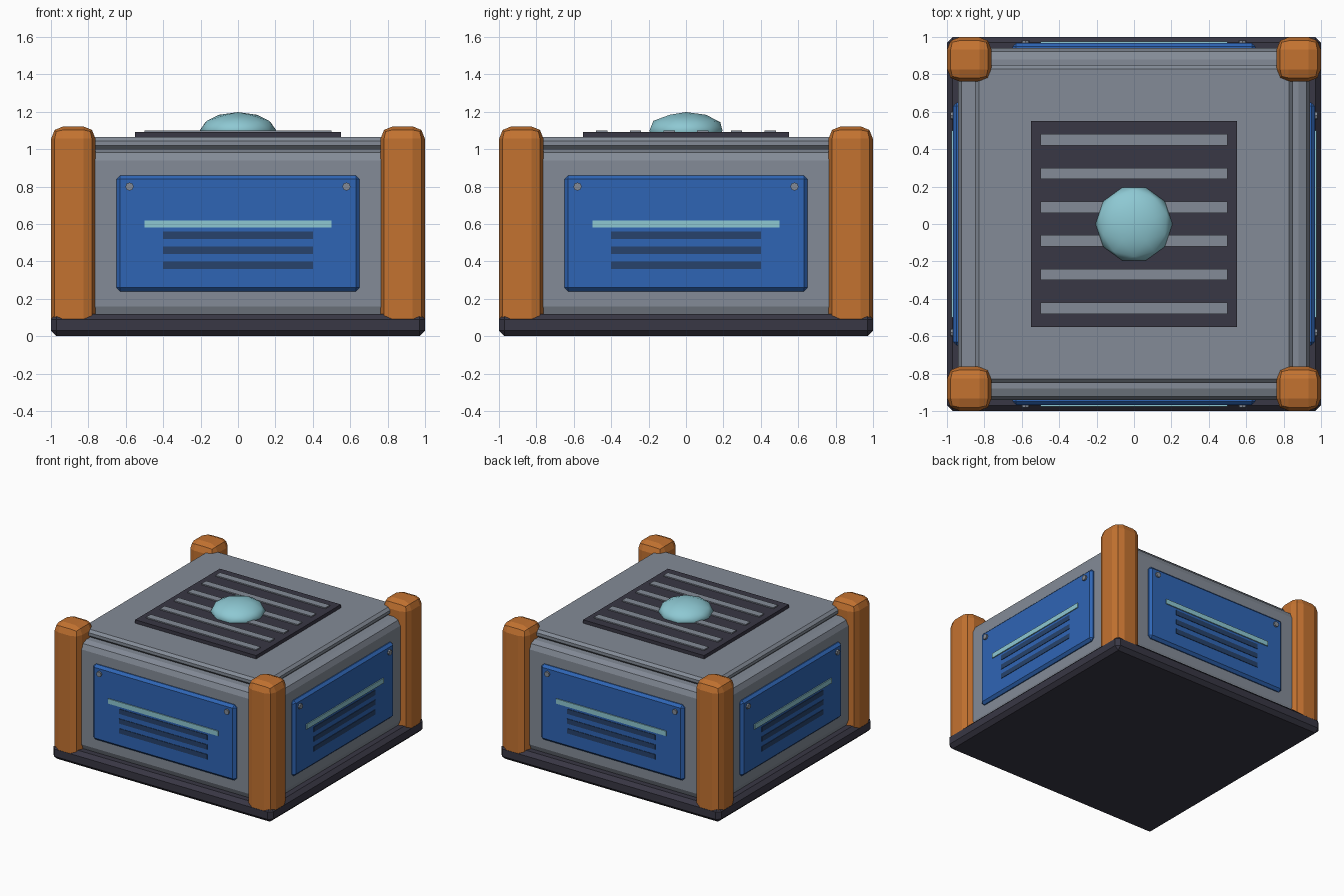
import bpy
import math
from mathutils import Matrix

if "Cube" in bpy.data.objects:
    bpy.data.objects.remove(bpy.data.objects["Cube"])


def material(name, rgb):
    m = bpy.data.materials.new(name)
    m.diffuse_color = (*rgb, 1)
    m.use_nodes = True
    m.node_tree.nodes["Principled BSDF"].inputs["Base Color"].default_value = m.diffuse_color
    return m


GREY = material("steel grey", (0.23, 0.26, 0.31))
DARK = material("dark charcoal", (0.04, 0.038, 0.058))
ORANGE = material("orange", (0.55, 0.17, 0.03))
BLUE = material("blue", (0.028, 0.13, 0.46))
NAVY = material("navy", (0.02, 0.055, 0.15))
CYAN = material("pale cyan", (0.27, 0.58, 0.65))


def box(name, lo, hi, mat, bevel=0, segments=1, turn=0):
    """Box between two corners, optionally bevelled and turned about z."""
    bpy.ops.mesh.primitive_cube_add(size=1)
    o = bpy.context.object
    o.name = name
    size = [b - a for a, b in zip(lo, hi)]
    mid = [(a + b) / 2 for a, b in zip(lo, hi)]
    o.data.transform(Matrix.Translation(mid) @ Matrix.Diagonal((*size, 1)))
    o.data.materials.append(mat)
    o.rotation_euler.z = turn
    if bevel:
        b = o.modifiers.new("bevel", "BEVEL")
        b.width, b.segments = bevel, segments
    return o


# Base, body and lid
box("base", (-1, -1, 0), (1, 1, 0.12), DARK, 0.03)
box("body", (-0.94, -0.94, 0.1), (0.94, 0.94, 1.0), GREY, 0.06, 2)
box("lid", (-0.85, -0.85, 1.0), (0.85, 0.85, 1.064), GREY, 0.02)

# Top grille with slats
box("grille_plate", (-0.55, -0.55, 1.05), (0.55, 0.55, 1.092), DARK)
for i in range(6):
    y = -0.45 + 0.18 * i
    box("grille_slat", (-0.5, y - 0.03, 1.08), (0.5, y + 0.03, 1.101), GREY)

# Flattened dome light
bpy.ops.mesh.primitive_ico_sphere_add(subdivisions=2, radius=0.205, location=(0, 0, 1.1),
                                      rotation=(0, 0, math.pi / 2))
dome = bpy.context.object
dome.name = "dome_light"
dome.scale.z = 0.48
dome.data.materials.append(CYAN)
bpy.ops.object.shade_smooth()

# Corner posts and side panels, repeated on all four sides
for k in range(4):
    t = k * math.pi / 2
    box("corner_post", (0.762, -0.999, 0.002), (0.999, -0.762, 1.122), ORANGE, 0.065, 2, t)
    box("side_panel", (-0.65, -0.968, 0.24), (0.65, -0.91, 0.86), BLUE, 0.02, 1, t)
    box("light_strip", (-0.5, -0.976, 0.58), (0.5, -0.96, 0.62), CYAN, turn=t)
    for z in (0.38, 0.46, 0.54):
        box("panel_slot", (-0.4, -0.972, z - 0.02), (0.4, -0.96, z + 0.02), NAVY, turn=t)
    for x in (-0.58, 0.58):
        bpy.ops.mesh.primitive_cylinder_add(vertices=8, radius=0.022, depth=0.03)
        bolt = bpy.context.object
        bolt.name = "panel_bolt"
        bolt.data.transform(Matrix.Translation((x, -0.966, 0.8)) @ Matrix.Rotation(math.pi / 2, 4, "X"))
        bolt.rotation_euler.z = t
        bolt.data.materials.append(GREY)
